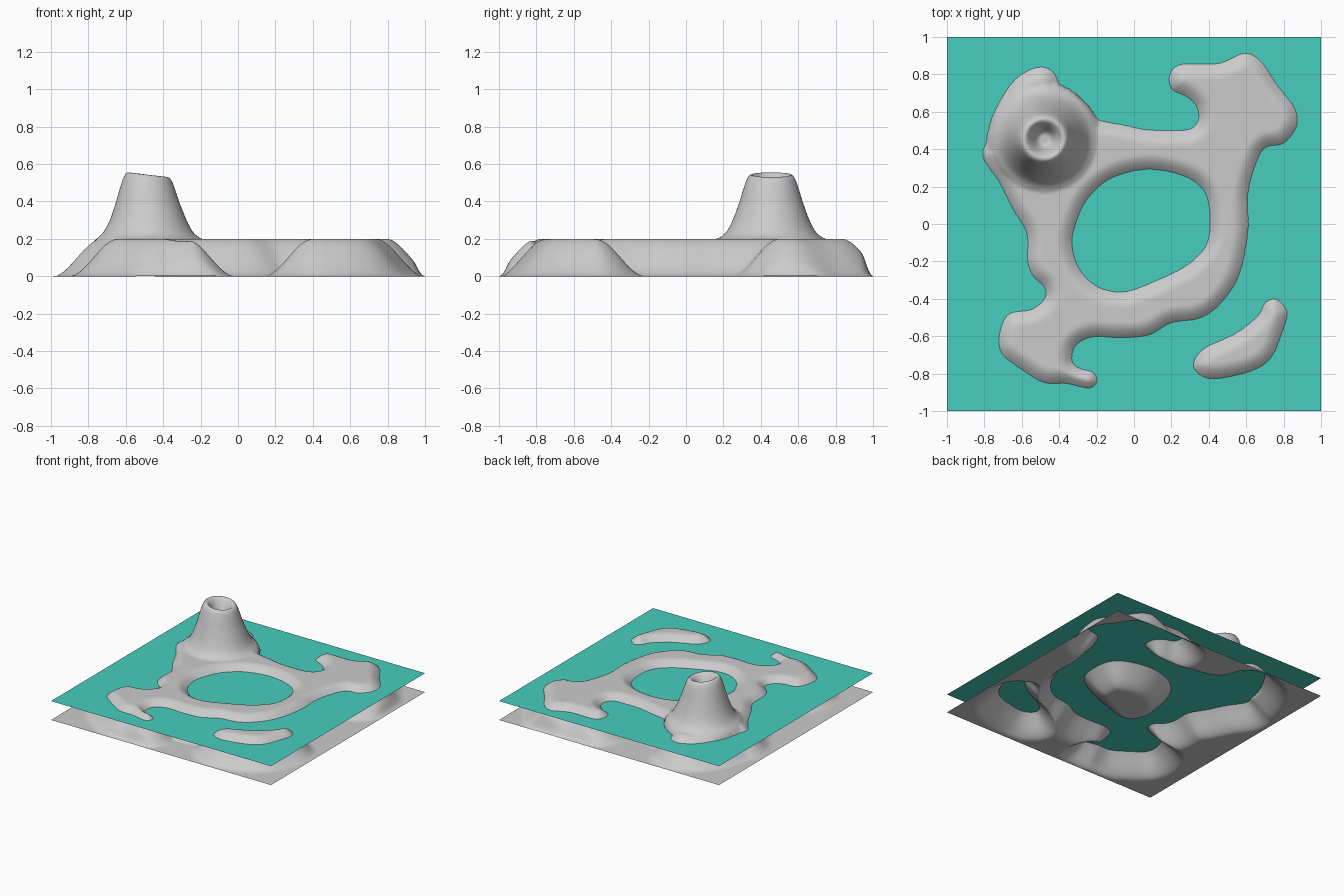
import bpy, bmesh, math
from mathutils import Vector, kdtree

if "Cube" in bpy.data.objects:
    bpy.data.objects.remove(bpy.data.objects["Cube"])

WATER_Z = 0.155
N = 180                                   # terrain grid cells per side
CONE = Vector((-0.48, 0.455))             # volcano centre

# Shorelines seen from above
MAINLAND = [(-.48, .84), (-.42, .80), (-.38, .69), (-.30, .61), (-.20, .56), (-.05, .53), (.08, .505),
            (.28, .505), (.34, .55), (.335, .625), (.28, .68), (.20, .72), (.19, .80), (.25, .855),
            (.45, .86), (.59, .915), (.68, .87), (.77, .74), (.86, .62), (.87, .52), (.80, .43),
            (.70, .405), (.645, .30), (.61, .15), (.61, -.05), (.56, -.28), (.46, -.43), (.35, -.505),
            (.20, -.53), (.08, -.595), (-.07, -.61), (-.22, -.605), (-.31, -.65), (-.33, -.73),
            (-.29, -.77), (-.22, -.79), (-.195, -.84), (-.24, -.88), (-.36, -.855), (-.48, -.85),
            (-.60, -.78), (-.71, -.69), (-.72, -.58), (-.67, -.48), (-.55, -.455), (-.48, -.40),
            (-.48, -.34), (-.54, -.28), (-.57, -.20), (-.575, -.05), (-.65, .08), (-.72, .22),
            (-.81, .36), (-.78, .46), (-.73, .63), (-.65, .76), (-.56, .825)]
LAGOON = [(.08, .29), (.22, .27), (.33, .22), (.39, .14), (.405, 0), (.38, -.12), (.28, -.22),
          (.12, -.30), (-.05, -.36), (-.19, -.335), (-.29, -.24), (-.33, -.10), (-.30, .03),
          (-.25, .13), (-.16, .22), (-.05, .27)]
ISLET = [(.76, -.40), (.82, -.47), (.79, -.59), (.73, -.72), (.62, -.79), (.42, -.83), (.33, -.79),
         (.32, -.73), (.38, -.66), (.54, -.585), (.66, -.49), (.70, -.42)]

# Volcano section: radius, height
CONE_PROFILE = [(0, .45), (.035, .45), (.075, .515), (.105, .545), (.125, .53), (.14, .49), (.168, .40),
                (.205, .30), (.24, .235), (.28, .195), (.34, .13), (.42, 0)]


def material(name, colour):
    m = bpy.data.materials.new(name)
    m.diffuse_color = (*colour, 1)
    m.use_nodes = True
    m.node_tree.nodes["Principled BSDF"].inputs["Base Color"].default_value = m.diffuse_color
    return m


def catmull(a, b, c, d, t):
    return 0.5 * (2 * b + (c - a) * t + (2 * a - 5 * b + 4 * c - d) * t * t
                  + (3 * b - a - 3 * c + d) * t ** 3)


def smooth_loop(points, steps):
    p = [Vector(q) for q in points]
    n = len(p)
    return [catmull(p[i - 1], p[i], p[(i + 1) % n], p[(i + 2) % n], k / steps)
            for i in range(n) for k in range(steps)]


def smoothstep(t):
    t = max(0, min(1, t))
    return t * t * (3 - 2 * t)


def profile_height(r):
    p = [Vector(q) for q in CONE_PROFILE]
    for i in range(len(p) - 1):
        if r <= p[i + 1].x:
            t = (r - p[i].x) / (p[i + 1].x - p[i].x)
            return catmull(p[max(i - 1, 0)], p[i], p[i + 1], p[min(i + 2, len(p) - 1)], t).y
    return 0


# Dense shoreline samples for distance, coarse loops for the inside test
shores = (MAINLAND, LAGOON, ISLET)
samples = [v for s in shores for v in smooth_loop(s, 24)]
tree = kdtree.KDTree(len(samples))
for i, v in enumerate(samples):
    tree.insert((v.x, v.y, 0), i)
tree.balance()
edges = []
for s in shores:
    loop = smooth_loop(s, 4)
    edges += [(a.x, a.y, b.x, b.y) for a, b in zip(loop, loop[1:] + loop[:1])]


def height(x, y, row):
    inside = sum(x < ax + (y - ay) * (bx - ax) / (by - ay) for ax, ay, bx, by in row) % 2
    d = tree.find((x, y, 0))[2] * (1 if inside else -1)
    land = 0.2 * smoothstep((d + 0.178) / 0.26)
    land *= smoothstep((1 - max(abs(x), abs(y))) / 0.06)
    r = math.hypot(x - CONE.x, y - CONE.y)
    cone = profile_height(r)
    cone -= 0.12 * (x - CONE.x) * smoothstep((cone - 0.3) / 0.2)   # tilted rim
    k = 0.03                                                       # soft blend
    h = max(k - abs(land - cone), 0) / k if r < 0.42 else 0
    return max(land, cone if r < 0.3 else 0) + (h * h * k / 4 if r < 0.28 else 0)


# Island terrain: one height-field sheet
bm = bmesh.new()
grid = []
for j in range(N + 1):
    y = -1 + 2 * j / N
    row = [e for e in edges if (e[1] > y) != (e[3] > y)]
    grid.append([bm.verts.new((x, y, height(x, y, row)))
                 for x in (-1 + 2 * i / N for i in range(N + 1))])
for j in range(N):
    for i in range(N):
        bm.faces.new((grid[j][i], grid[j][i + 1], grid[j + 1][i + 1], grid[j + 1][i])).smooth = True
mesh = bpy.data.meshes.new("island_terrain")
bm.to_mesh(mesh)
bm.free()
terrain = bpy.data.objects.new("island_terrain", mesh)
bpy.context.collection.objects.link(terrain)
mesh.materials.append(material("grey rock", (0.6, 0.6, 0.6)))
soften = terrain.modifiers.new("soften", 'SMOOTH')
soften.factor, soften.iterations = 0.5, 3
soften.use_x = soften.use_y = False

# Sea surface: single flat sheet
bpy.ops.mesh.primitive_plane_add(size=2, location=(0, 0, WATER_Z))
water = bpy.context.object
water.name = "water_surface"
water.data.materials.append(material("turquoise water", (0.065, 0.61, 0.515)))
